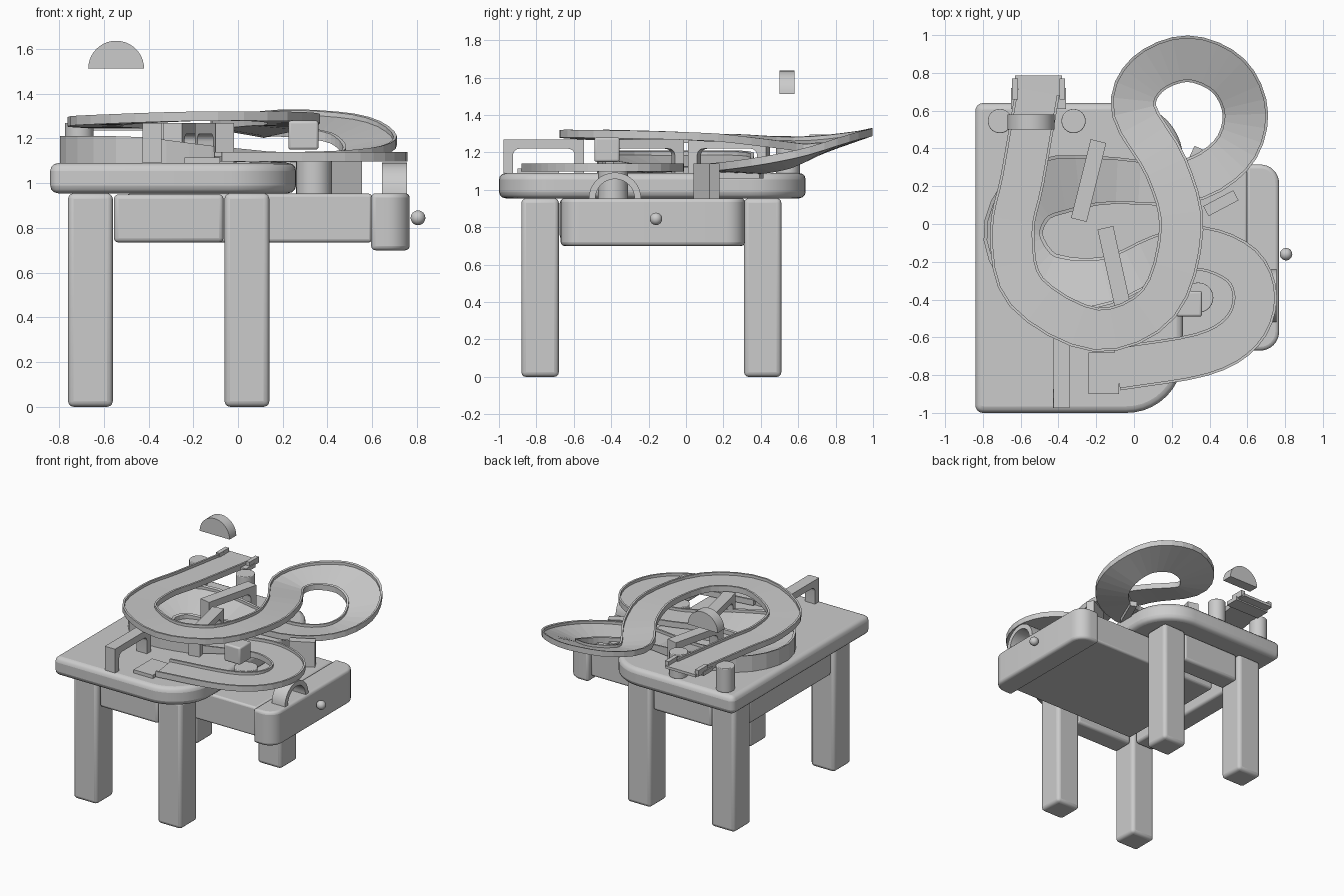
import bpy, bmesh
from math import sin, cos, pi, radians, hypot
from mathutils import Vector, Matrix

if "Cube" in bpy.data.objects:
    bpy.data.objects.remove(bpy.data.objects["Cube"])


def finish(name, bm, bevel=0.0, segs=3, smooth=True):
    bmesh.ops.recalc_face_normals(bm, faces=bm.faces)
    me = bpy.data.meshes.new(name)
    bm.to_mesh(me)
    bm.free()
    ob = bpy.data.objects.new(name, me)
    bpy.context.collection.objects.link(ob)
    if bevel:
        m = ob.modifiers.new("bevel", 'BEVEL')
        m.width, m.segments = bevel, segs
        m.limit_method, m.angle_limit = 'ANGLE', radians(40)
    if smooth:
        bpy.ops.object.select_all(action='DESELECT')
        bpy.context.view_layer.objects.active = ob
        ob.select_set(True)
        bpy.ops.object.shade_smooth_by_angle(angle=radians(35))
    return ob


def box(name, x0, x1, y0, y1, z0, z1, bevel=0.0, rot=0.0):
    bm = bmesh.new()
    bmesh.ops.create_cube(bm, size=1)
    bmesh.ops.scale(bm, vec=(x1 - x0, y1 - y0, z1 - z0), verts=bm.verts)
    ob = finish(name, bm, bevel)
    ob.location = ((x0 + x1) / 2, (y0 + y1) / 2, (z0 + z1) / 2)
    ob.rotation_euler.z = radians(rot)
    return ob


def extrude(name, pts, depth, bevel=0.0):
    """Prism from a 2D outline, extruded along local z."""
    bm = bmesh.new()
    f = bm.faces.new([bm.verts.new((x, y, 0)) for x, y in pts])
    r = bmesh.ops.extrude_face_region(bm, geom=[f])
    bmesh.ops.translate(bm, vec=(0, 0, depth),
                        verts=[v for v in r['geom'] if isinstance(v, bmesh.types.BMVert)])
    return finish(name, bm, bevel)


def arc(cx, cy, r, a0, a1, n):
    return [(cx + r * cos(radians(a0 + (a1 - a0) * i / n)),
             cy + r * sin(radians(a0 + (a1 - a0) * i / n))) for i in range(n + 1)]


def stand_up(ob, x, y, z, rot, depth):
    """Turn an outline upright: local x along rot, local y up, centred in depth."""
    ob.matrix_world = (Matrix.Translation((x, y, z)) @ Matrix.Rotation(radians(rot), 4, 'Z')
                       @ Matrix.Rotation(pi / 2, 4, 'X') @ Matrix.Translation((0, 0, -depth / 2)))


def cylinder(name, x, y, r, z0, z1):
    ob = extrude(name, arc(0, 0, r, 0, 348.75, 31), z1 - z0, 0.005)
    ob.location = (x, y, z0)


def clamp(v):
    return min(max(v, 0), 1)


# Table top with large rounded right corners
outline = (arc(-0.80, -0.96, 0.04, 180, 270, 4) + arc(-0.04, -0.70, 0.30, 270, 360, 10)
           + arc(-0.04, 0.34, 0.30, 0, 90, 10) + arc(-0.80, 0.60, 0.04, 90, 180, 4))
top = extrude("table_top", outline, 0.135, 0.035)
top.location.z = 0.955

# Legs and aprons
for x, sx in ((-0.66, "left"), (0.04, "right")):
    for y, sy in ((-0.78, "front"), (0.41, "back")):
        box(f"{sy}_{sx}_leg", x - 0.1, x + 0.1, y - 0.1, y + 0.1, 0, 0.955, 0.025)
for y, s in ((-0.78, "front"), (0.41, "back")):
    box(f"{s}_apron", -0.555, -0.065, y - 0.08, y + 0.08, 0.735, 0.95, 0.02)
box("left_apron", -0.74, -0.58, -0.675, 0.305, 0.735, 0.95, 0.02)

# Drawer pulled out to the right, front with rounded outer corners, and knob
box("drawer_body", -0.5, 0.60, -0.64, 0.28, 0.735, 0.953, 0.015)
outline = [(0.595, 0.315), (0.595, -0.67)] + arc(0.668, -0.57, 0.1, 270, 360, 8) \
    + arc(0.668, 0.215, 0.1, 0, 90, 8)
extrude("drawer_front", outline, 0.255, 0.02).location.z = 0.70
bm = bmesh.new()
bmesh.ops.create_uvsphere(bm, u_segments=20, v_segments=12, radius=0.033)
finish("drawer_knob", bm).location = (0.805, -0.16, 0.845)

# Track centre line: upper bend, banked loop, lower U-turn, last bend
path = [
    (-0.51, 0.70, 1.285), (-0.59, 0.24, 1.29), (-0.645, -0.05, 1.295), (-0.57, -0.36, 1.305),
    (-0.20, -0.56, 1.32), (0.13, -0.42, 1.32), (0.25, -0.03, 1.31), (0.17, 0.30, 1.29),
    (0.0, 0.60, 1.265), (0.07, 0.79, 1.28), (0.285, 0.875, 1.288), (0.50, 0.785, 1.258),
    (0.59, 0.58, 1.187), (0.51, 0.36, 1.145), (0.25, 0.22, 1.135),
    (-0.20, 0.23, 1.145), (-0.53, 0.16, 1.165), (-0.64, -0.07, 1.165), (-0.48, -0.30, 1.165),
    (-0.15, -0.30, 1.145), (0.14, -0.17, 1.14),
    (0.36, -0.13, 1.14), (0.57, -0.22, 1.14), (0.64, -0.39, 1.14), (0.57, -0.57, 1.14),
    (0.36, -0.69, 1.14), (-0.09, -0.765, 1.14)]
PROFILE = [(-1, -.042), (-1, 0), (-.88, 0), (-.88, -.02),
           (.88, -.02), (.88, 0), (1, 0), (1, -.042)]


def spline(pts, n):
    """Catmull-Rom samples through the control points."""
    p = [Vector(q) for q in pts]
    p = [p[0] * 2 - p[1]] + p + [p[-1] * 2 - p[-2]]
    out = []
    for i in range(1, len(p) - 2):
        a, b, c, d = p[i - 1:i + 3]
        for k in range(n):
            t = k / n
            out.append(0.5 * (2 * b + (c - a) * t + (2 * a - 5 * b + 4 * c - d) * t * t
                              + (3 * b - a - 3 * c + d) * t ** 3))
    return out + [p[-2]]


samples = spline(path, 4)
bm = bmesh.new()
rings = []
for i, s in enumerate(samples):
    t = (samples[min(i + 1, len(samples) - 1)] - samples[max(i - 1, 0)]).xy.normalized()
    # Bank the loop one way; bank, widen and ground the U-turn the other way
    loop = clamp(1.2 - 1.7 * hypot(s.x - 0.35, s.y - 0.85))
    turn = clamp((0.1 - s.x) / 0.5) if s.z < 1.2 and s.y > -0.5 else 0
    bank = 0.042 * loop - 0.045 * turn
    half = 0.117 + 0.006 * loop + 0.04 * turn ** 2
    ring = []
    for u, v in PROFILE:
        z = s.z + v - u * bank
        if v < -.03:
            z += (1.09 - z) * clamp(2 * turn)
        ring.append(bm.verts.new((s.x + t.y * u * half, s.y - t.x * u * half, z)))
    rings.append(ring)
for r0, r1 in zip(rings, rings[1:]):
    for j in range(8):
        bm.faces.new((r0[j], r0[(j + 1) % 8], r1[(j + 1) % 8], r1[j]))
bm.faces.new(rings[0])
bm.faces.new(rings[-1])
finish("race_track", bm, smooth=False)

# Track end connectors
box("start_connector", -0.65, -0.36, 0.61, 0.72, 1.235, 1.265)
box("start_tongue", -0.63, -0.38, 0.70, 0.785, 1.245, 1.265)
for x in (-0.63, -0.38):
    box("start_side_tab", x - 0.015, x + 0.015, 0.66, 0.77, 1.25, 1.295)
box("finish_tongue", -0.24, -0.08, -0.90, -0.68, 1.09, 1.115)

# Bridge blocks with rounded openings
for x, y, rot in ((-0.385, -0.76, 90), (-0.24, 0.23, 76), (-0.105, -0.23, 102.5)):
    hole = arc(-0.13, 0.095, 0.035, 180, 90, 5) + arc(0.13, 0.095, 0.035, 90, 0, 5)
    pts = [(-0.215, 0), (-0.165, 0)] + hole + [(0.165, 0), (0.215, 0), (0.215, 0.18), (-0.215, 0.18)]
    stand_up(extrude("bridge_block", pts, 0.085), x, y, 1.09, rot, 0.085)

# Wooden arch on the drawer front
pts = arc(0, 0, 0.14, 0, 180, 16) + arc(0, 0, 0.105, 180, 0, 16)
stand_up(extrude("arch_block", pts, 0.11), 0.70, -0.38, 0.953, 90, 0.11)

# Half-disc block floating above the start
stand_up(extrude("half_disc_block", arc(0, 0, 0.125, 0, 180, 20), 0.08), -0.545, 0.54, 1.512, 0, 0.08)

# Posts and loose supports
cylinder("start_post_left", -0.71, 0.545, 0.064, 1.088, 1.27)
cylinder("start_post_right", -0.32, 0.545, 0.064, 1.088, 1.27)
cylinder("drawer_post", 0.34, -0.39, 0.08, 0.945, 1.10)
box("cube_block", 0.225, 0.36, -0.49, -0.355, 1.15, 1.28, 0.012)
box("drawer_support_block", 0.37, 0.55, 0.08, 0.14, 0.945, 1.14, 0, 28)
box("ramp_support_plank", 0.16, 0.42, 0.26, 0.31, 1.06, 1.10, 0, 66)
